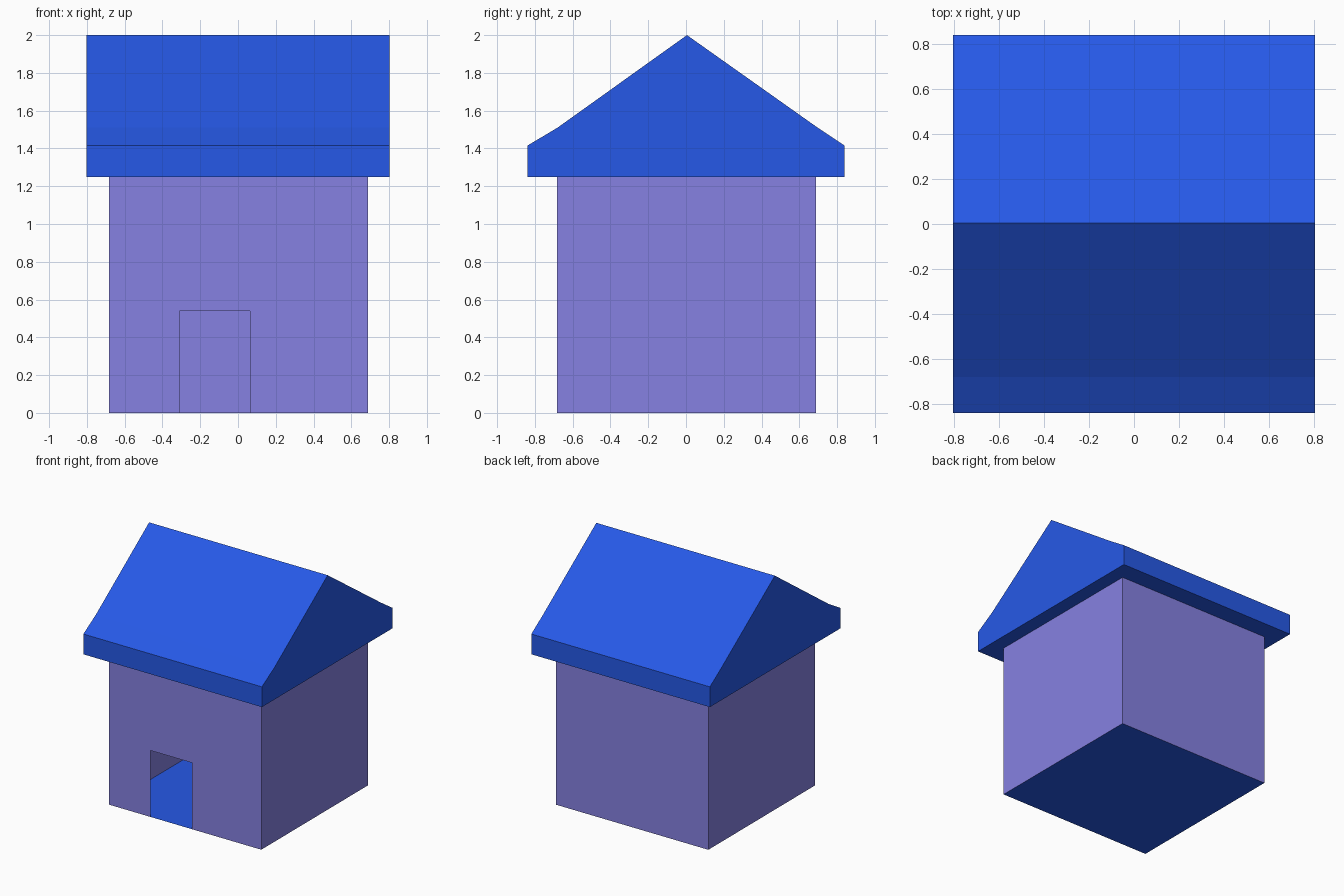
import bpy

if "Cube" in bpy.data.objects:
    bpy.data.objects.remove(bpy.data.objects["Cube"])


def srgb(r, g, b):
    """8-bit display colour to linear values."""
    def lin(c):
        c /= 255
        return c / 12.92 if c <= 0.04045 else ((c + 0.055) / 1.055) ** 2.4
    return (lin(r), lin(g), lin(b), 1.0)


def material(name, colour):
    m = bpy.data.materials.new(name)
    m.diffuse_color = colour
    m.use_nodes = True
    m.node_tree.nodes["Principled BSDF"].inputs["Base Color"].default_value = m.diffuse_color
    return m


BLUE = material("roof blue", srgb(38, 89, 231))
PURPLE = material("wall purple", srgb(134, 129, 226))


def make(name, verts, faces, mat):
    me = bpy.data.meshes.new(name)
    me.from_pydata(verts, [], faces)
    me.materials.append(mat)
    ob = bpy.data.objects.new(name, me)
    bpy.context.collection.objects.link(ob)
    return ob


def prism_x(name, profile, x0, x1, mat):
    """Closed solid: a (y, z) profile, counter-clockwise from +x, run along x."""
    n = len(profile)
    verts = [(x, y, z) for x in (x0, x1) for y, z in profile]
    faces = [list(range(n))[::-1], list(range(n, 2 * n))]
    faces += [[i, (i + 1) % n, n + (i + 1) % n, n + i] for i in range(n)]
    return make(name, verts, faces, mat)


LO, HI, EAVE = -0.683, 0.688, 1.25     # wall extents and height
DOOR_L, DOOR_R, DOOR_H = -0.31, 0.063, 0.54

# Thin hollow walls; the front one is notched for the doorway
corners = [(LO, LO), (HI, LO), (HI, HI), (LO, HI)]
verts = [(x, y, z) for z in (0, EAVE) for x, y in corners]
verts += [(DOOR_L, LO, 0), (DOOR_L, LO, DOOR_H), (DOOR_R, LO, DOOR_H), (DOOR_R, LO, 0)]
sides = [[i, (i + 1) % 4, (i + 1) % 4 + 4, i + 4] for i in (1, 2, 3)]
front = [0, 8, 9, 10, 11, 1, 5, 4]
make("walls", verts, sides + [front], PURPLE)

# Blue floor, visible through the doorway and from below
make("floor", [(x, y, 0) for x, y in corners], [[3, 2, 1, 0]], BLUE)

# Gable roof with a deep fascia and slightly flared eaves
roof_profile = [(-0.84, EAVE), (0.84, EAVE), (0.84, 1.415), (0.69, 1.515),
                (0.005, 2.0), (-0.68, 1.51), (-0.84, 1.415)]
prism_x("roof", roof_profile, -0.803, 0.803, BLUE)
